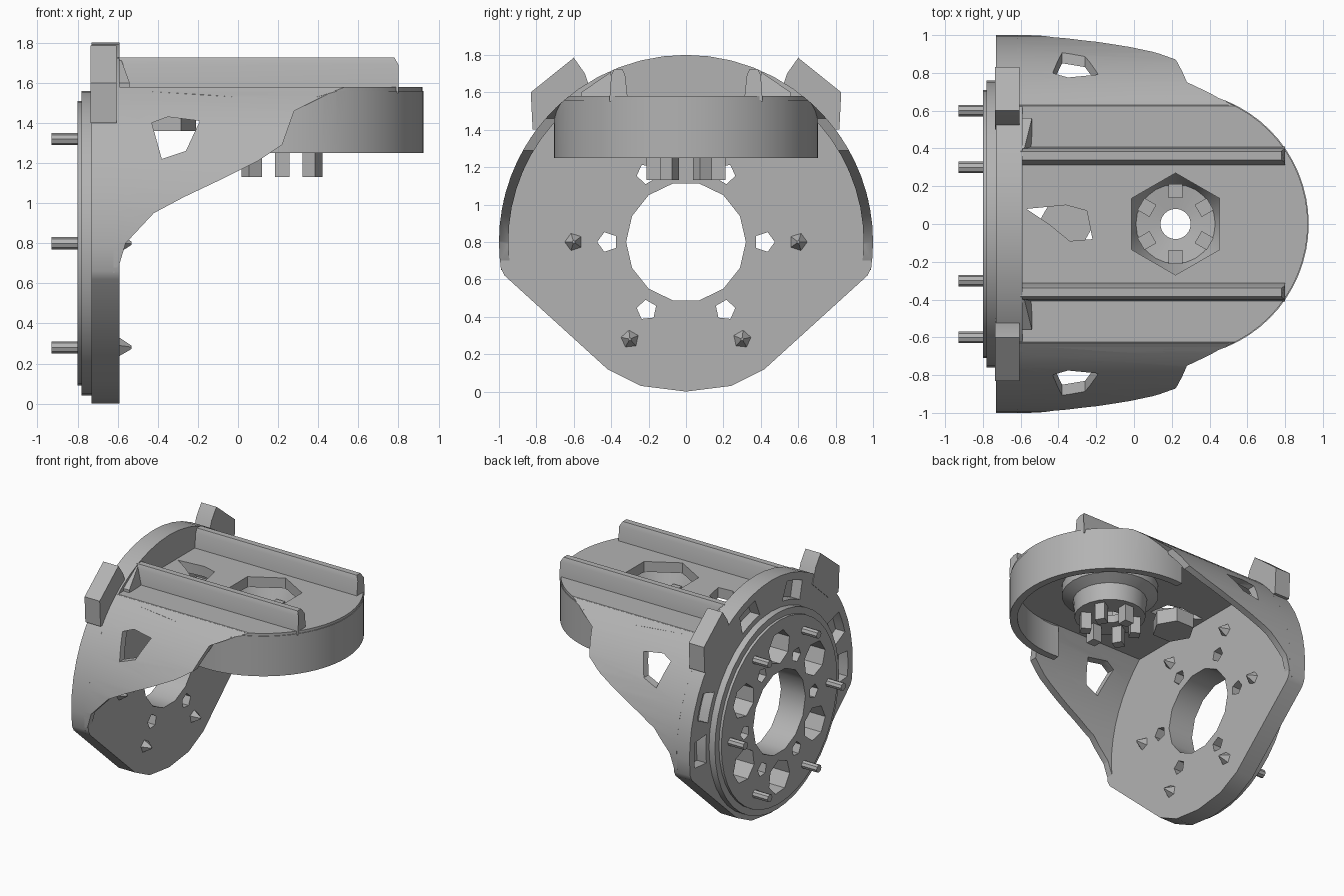
import bpy, bmesh
from math import sin, cos, radians, pi

cube = bpy.data.objects.get("Cube")
if cube:
    bpy.data.objects.remove(cube, do_unlink=True)

grey = bpy.data.materials.new("plain grey")
grey.use_nodes = True
COLOUR = (0.45, 0.45, 0.45, 1)
grey.diffuse_color = COLOUR
grey.node_tree.nodes["Principled BSDF"].inputs["Base Color"].default_value = COLOUR

parts = []
AXLE = 0.8     # height of the flange centre
HUB = 0.22     # x of the hub centre


def arc(cx, cy, r, a0, a1, n):
    angles = [radians(a0 + (a1 - a0) * i / n) for i in range(n + 1)]
    return [(cx + r * cos(a), cy + r * sin(a)) for a in angles]


def ngon(cx, cy, r, n, turn=0):
    return arc(cx, cy, r, turn, turn + 360, n)[:-1]


def polar(r, deg):
    return r * cos(radians(deg)), AXLE + r * sin(radians(deg))


def finish(name, bm, keep=True):
    bmesh.ops.recalc_face_normals(bm, faces=bm.faces)
    mesh = bpy.data.meshes.new(name)
    bm.to_mesh(mesh)
    bm.free()
    ob = bpy.data.objects.new(name, mesh)
    bpy.context.collection.objects.link(ob)
    if keep:
        mesh.materials.append(grey)
        parts.append(ob)
    return ob


def prism(name, pts, axis, lo, hi, keep=True):
    """Extrude a flat outline along one axis."""
    place = {"x": lambda a, b, t: (t, a, b),
             "y": lambda a, b, t: (a, t, b),
             "z": lambda a, b, t: (a, b, t)}[axis]
    bm = bmesh.new()
    ends = [[bm.verts.new(place(a, b, t)) for a, b in pts] for t in (lo, hi)]
    for end in ends:
        bm.faces.new(end)
    for i in range(len(pts)):
        j = (i + 1) % len(pts)
        bm.faces.new((ends[0][i], ends[0][j], ends[1][j], ends[1][i]))
    return finish(name, bm, keep)


def boolean(ob, pts, axis, lo, hi, mode="DIFFERENCE"):
    tool = prism("cutter", pts, axis, lo, hi, keep=False)
    tool.hide_render = True
    mod = ob.modifiers.new("cut", "BOOLEAN")
    mod.operation, mod.solver, mod.object = mode, "EXACT", tool
    with bpy.context.temp_override(object=ob, active_object=ob):
        bpy.ops.object.modifier_apply(modifier=mod.name)
    bpy.data.objects.remove(tool, do_unlink=True)


def mirrored(pts):
    return [(-a, b) for a, b in pts]


# Upright flange with a round top and a tapering chin
chin = [(-0.97, 0.62), (-0.42, 0.12), (-0.24, 0.03)]
outline = arc(0, AXLE, 1, -8, 188, 28) + chin + [(0, 0)] + mirrored(chin)[::-1]
flange = prism("flange", outline, "x", -0.73, -0.59)

# Stepped round mounting disc on the outer face
disc = prism("mounting_disc", ngon(0, AXLE, 0.76, 40), "x", -0.78, -0.72)
face = prism("disc_face", ngon(0, AXLE, 0.71, 40), "x", -0.80, -0.77)

# Bore, bolt holes and blind pockets
for ob in (flange, disc, face):
    boolean(ob, ngon(0, AXLE, 0.32, 14), "x", -1, 0)
    for k in range(6):
        boolean(ob, ngon(*polar(0.42, 60 * k), 0.055, 5, 60 * k), "x", -1, 0)
        boolean(ob, ngon(*polar(0.5, 60 * k + 30), 0.13, 7, 60 * k), "x", -1, -0.64)
for deg in (0, 22, 72, 108, 158, 180):
    sector = arc(0, AXLE, 0.8, deg - 8, deg + 8, 3) + arc(0, AXLE, 0.94, deg + 6, deg - 6, 3)
    boolean(flange, sector, "x", -1, -0.65)

# Pins behind the disc and their pointed ends in front of the flange
for k in range(6):
    y, z = polar(0.6, 60 * k)
    prism(f"pin_{k + 1}", ngon(y, z, 0.03, 8), "x", -0.93, -0.7)
    point = prism(f"pin_point_{k + 1}", ngon(y, z, 0.055, 5, 60 * k), "x", -0.60, -0.53)
    for v in point.data.vertices:
        if v.co.x > -0.55:
            v.co.y = y + (v.co.y - y) * 0.15
            v.co.z = z + (v.co.z - z) * 0.15

# Ears on the shoulders of the flange
ear = [(0.5, 1.58), (0.54, 1.7), (0.6, 1.785), (0.83, 1.6), (0.82, 1.4), (0.7, 1.4)]
prism("left_ear", ear, "x", -0.735, -0.605)
prism("right_ear", mirrored(ear), "x", -0.735, -0.605)


# Curved hollow arm shell, trimmed to a sweeping lower edge
def section(r, low, top):
    return arc(0, AXLE, r, low, top, 12) + arc(0, AXLE, r, 180 - top, 180 - low, 12)


shell = prism("arm_shell", section(1, -10, 51), "x", -0.62, 0.8)
boolean(shell, section(0.95, -25, 47.5), "x", -1, 1)
side = [(-0.65, 0.6), (-0.59, 0.7), (-0.56, 0.8), (-0.42, 0.95), (-0.27, 1.03),
        (-0.08, 1.12), (0.1, 1.21), (0.22, 1.29), (0.28, 1.46), (0.5, 1.57),
        (0.5, 1.7), (-0.65, 1.7)]
boolean(shell, side, "y", -1.2, 1.2, "INTERSECT")
window = [(-0.43, 1.4), (-0.35, 1.43), (-0.19, 1.41), (-0.26, 1.26), (-0.38, 1.22)]
boolean(shell, window, "y", -1.2, 1.2)

# Flat deck with a rounded nose, and the rim hanging from it
limit = section(1, -10, 53)
deck = prism("deck", arc(HUB, 0, 0.70, -90, 90, 32) + [(-0.62, 0.64), (-0.62, -0.64)],
             "z", 1.5, 1.58)
boolean(deck, limit, "x", -1, 1, "INTERSECT")
rim = prism("rim", arc(HUB, 0, 0.705, -96, 96, 34) + arc(HUB, 0, 0.65, 96, -96, 34),
            "z", 1.25, 1.56)
boolean(rim, limit, "x", -1, 1, "INTERSECT")

# Openings through the deck
slot = [(-0.57, 0.08), (-0.36, 0.1), (-0.25, 0.07), (-0.22, -0.08), (-0.34, -0.09), (-0.45, 0)]
for ob in (deck, shell):
    boolean(ob, ngon(HUB, 0, 0.27, 6, 30), "z", 1.3, 1.8)
    boolean(ob, slot, "z", 1.3, 1.8)
prism("slot_block", ngon(-0.36, 0, 0.15, 6), "z", 1.36, 1.47)

# Rails along the deck, with gussets against the flange
rail = [(0.31, 1.55), (0.325, 1.69), (0.34, 1.725), (0.385, 1.725), (0.40, 1.69), (0.41, 1.55)]
gusset = [(0.40, 1.56), (0.40, 1.71), (0.56, 1.6), (0.56, 1.56)]
for name, flip in (("left", False), ("right", True)):
    ob = prism(name + "_rail", mirrored(rail) if flip else rail, "x", -0.6, 0.78)
    for v in ob.data.vertices:
        if v.co.x > 0 and v.co.z < 1.7:
            v.co.x += 0.02
    ob = prism(name + "_gusset", mirrored(gusset) if flip else gusset, "x", -0.6, -0.54)
    for v in ob.data.vertices:
        if v.co.x > -0.55 and v.co.z > 1.65:
            v.co.x -= 0.04

# Stepped hub cup below the hexagonal opening
cup = [(0.34, 1.51), (0.34, 1.43), (0.26, 1.39), (0.25, 1.26), (0.08, 1.26),
       (0.08, 1.32), (0.21, 1.34), (0.28, 1.51)]
bm = bmesh.new()
ring = [bm.verts.new((HUB + r, 0, z)) for r, z in cup]
edges = [bm.edges.new((ring[i], ring[(i + 1) % len(ring)])) for i in range(len(ring))]
bmesh.ops.spin(bm, geom=ring + edges, cent=(HUB, 0, 0), axis=(0, 0, 1),
               angle=2 * pi, steps=24, use_merge=True)
bmesh.ops.remove_doubles(bm, verts=bm.verts, dist=0.0005)
finish("hub_cup", bm)

# Teeth hanging through the hub
for k in range(6):
    deg = 60 * k + 30
    x, y = HUB + 0.175 * cos(radians(deg)), 0.175 * sin(radians(deg))
    prism(f"hub_tooth_{k + 1}", ngon(x, y, 0.052, 4, deg + 45), "z", 1.13, 1.43)

# Smooth curves, keep hard edges
bpy.ops.object.select_all(action="DESELECT")
for ob in parts:
    ob.select_set(True)
bpy.context.view_layer.objects.active = flange
bpy.ops.object.shade_smooth_by_angle(angle=radians(28))
